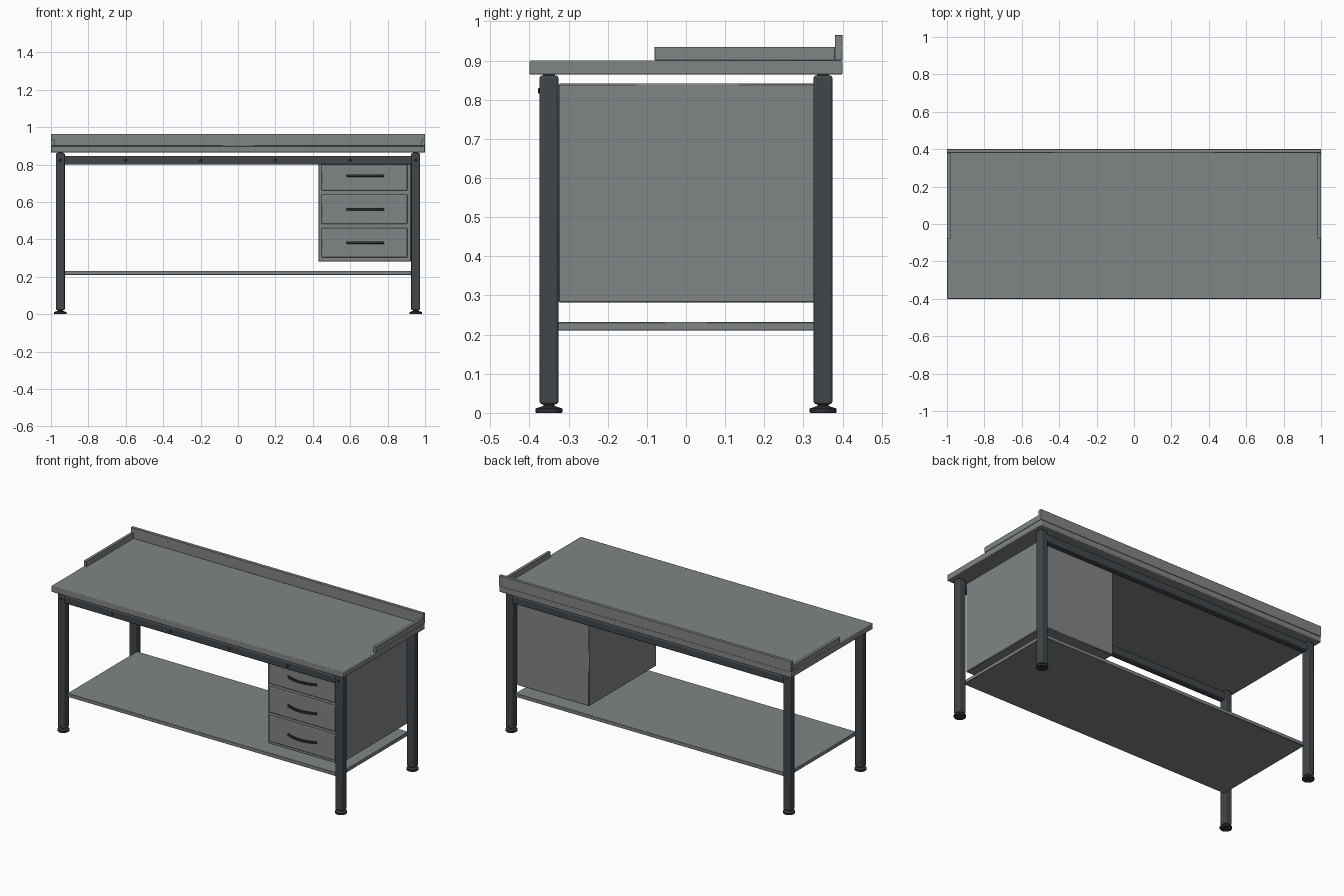
import bpy, bmesh, math
from mathutils import Matrix

if "Cube" in bpy.data.objects:
    bpy.data.objects.remove(bpy.data.objects["Cube"])


def material(name, rgb):
    m = bpy.data.materials.new(name)
    m.diffuse_color = (*rgb, 1)
    m.use_nodes = True
    m.node_tree.nodes["Principled BSDF"].inputs["Base Color"].default_value = m.diffuse_color
    return m


GREY = material("light_grey_metal", (0.22, 0.232, 0.24))
DARK = material("dark_grey_metal", (0.055, 0.061, 0.067))
BLACK = material("black_rubber", (0.03, 0.032, 0.035))


def finish(name, bm, mat, bevel=0.0, segments=2):
    bmesh.ops.recalc_face_normals(bm, faces=bm.faces)
    me = bpy.data.meshes.new(name)
    bm.to_mesh(me)
    bm.free()
    me.materials.append(mat)
    ob = bpy.data.objects.new(name, me)
    bpy.context.collection.objects.link(ob)
    if bevel:
        b = ob.modifiers.new("rounded_edges", 'BEVEL')
        b.width, b.segments = bevel, segments
    bpy.ops.object.select_all(action='DESELECT')
    ob.select_set(True)
    bpy.context.view_layer.objects.active = ob
    bpy.ops.object.shade_smooth_by_angle(angle=math.radians(35))
    return ob


def box(name, x, y, z, mat, bevel=0.0, segments=2):
    """Box from (min, max) ranges."""
    bm = bmesh.new()
    bmesh.ops.create_cube(bm, size=1)
    for v in bm.verts:
        v.co = [(r[0] + r[1]) / 2 + c * (r[1] - r[0])
                for c, r in zip(v.co, (x, y, z))]
    return finish(name, bm, mat, bevel, segments)


def lathe(name, profile, loc, mat, rot=Matrix(), n=32):
    """Revolve (radius, height) points about an axis."""
    bm = bmesh.new()
    rings = [[bm.verts.new((r * math.cos(2 * math.pi * i / n),
                            r * math.sin(2 * math.pi * i / n), h))
              for i in range(n)] for r, h in profile]
    for a, b in zip(rings, rings[1:]):
        for i in range(n):
            j = (i + 1) % n
            bm.faces.new((a[i], a[j], b[j], b[i]))
    bm.faces.new(rings[0])
    bm.faces.new(rings[-1])
    bm.transform(Matrix.Translation(loc) @ rot)
    return finish(name, bm, mat)


# Worktop with raised back and side rims
box("worktop", (-1, 1), (-0.4, 0.4), (0.864, 0.9), GREY, 0.004)
box("back_rim", (-1, 1), (0.38, 0.4), (0.9, 0.965), GREY, 0.001, 1)
for s, side in ((-1, "left"), (1, "right")):
    box(side + "_rim", tuple(sorted((s * 0.981, s))), (-0.08, 0.38),
        (0.9, 0.935), GREY, 0.001, 1)

# Legs with levelling feet
FOOT = [(0.033, 0), (0.034, 0.002), (0.034, 0.011), (0.02, 0.016),
        (0.014, 0.018), (0.014, 0.03)]
for sx, side in ((-1, "left"), (1, "right")):
    for sy, end in ((-1, "front"), (1, "back")):
        x, y = sx * 0.95, sy * 0.35
        box(f"{end}_{side}_leg", (x - 0.024, x + 0.024), (y - 0.024, y + 0.024),
            (0.022, 0.862), DARK, 0.007, 3)
        lathe(f"{end}_{side}_foot", FOOT, (x, y, 0), BLACK)
        # Small post joining the leg to the worktop
        box(f"{end}_{side}_leg_cap", (x - 0.015, x + 0.015),
            (y - 0.015, y + 0.015), (0.855, 0.866), DARK)

# Long rails under the worktop
for sy, end in ((-1, "front"), (1, "back")):
    y = sy * 0.35
    box(end + "_rail", (-0.93, 0.93), (y - 0.022, y + 0.022),
        (0.8, 0.846), DARK, 0.006, 3)

# Bolts along the front
for x in (-0.95, -0.6, -0.2, 0.2, 0.6, 0.95):
    lathe("front_bolt", [(0.007, 0), (0.007, 0.009), (0.005, 0.011)],
          (x, -0.367, 0.823), BLACK, Matrix.Rotation(math.pi / 2, 4, 'X'), 16)

# Lower shelf
box("lower_shelf", (-0.93, 0.93), (-0.34, 0.34), (0.21, 0.232), GREY, 0.002, 1)

# Drawer cabinet
box("drawer_cabinet", (0.43, 0.925), (-0.326, 0.333), (0.282, 0.841), GREY,
    0.003, 1)


def handle(name, cx, y, z):
    """Bowed bar: a rectangular section swept along an arc."""
    bm = bmesh.new()
    n, half, bow = 16, 0.1, 0.026
    rings = []
    for i in range(n + 1):
        t = 2 * i / n - 1
        yo = y - bow * (1 - t * t)
        rings.append([bm.verts.new((cx + half * t, yo + dy, z + dz))
                      for dy, dz in ((-0.005, -0.007), (0.005, -0.007),
                                     (0.005, 0.007), (-0.005, 0.007))])
    for a, b in zip(rings, rings[1:]):
        for i in range(4):
            j = (i + 1) % 4
            bm.faces.new((a[i], a[j], b[j], b[i]))
    bm.faces.new(rings[0])
    bm.faces.new(rings[-1])
    finish(name, bm, BLACK, 0.002)


# Drawer fronts and handles
for i in range(3):
    z = 0.304 + 0.179 * i
    box(f"drawer_front_{i + 1}", (0.447, 0.905), (-0.34, -0.32),
        (z, z + 0.157), GREY, 0.004)
    handle(f"drawer_handle_{i + 1}", 0.68, -0.341, z + 0.079)
